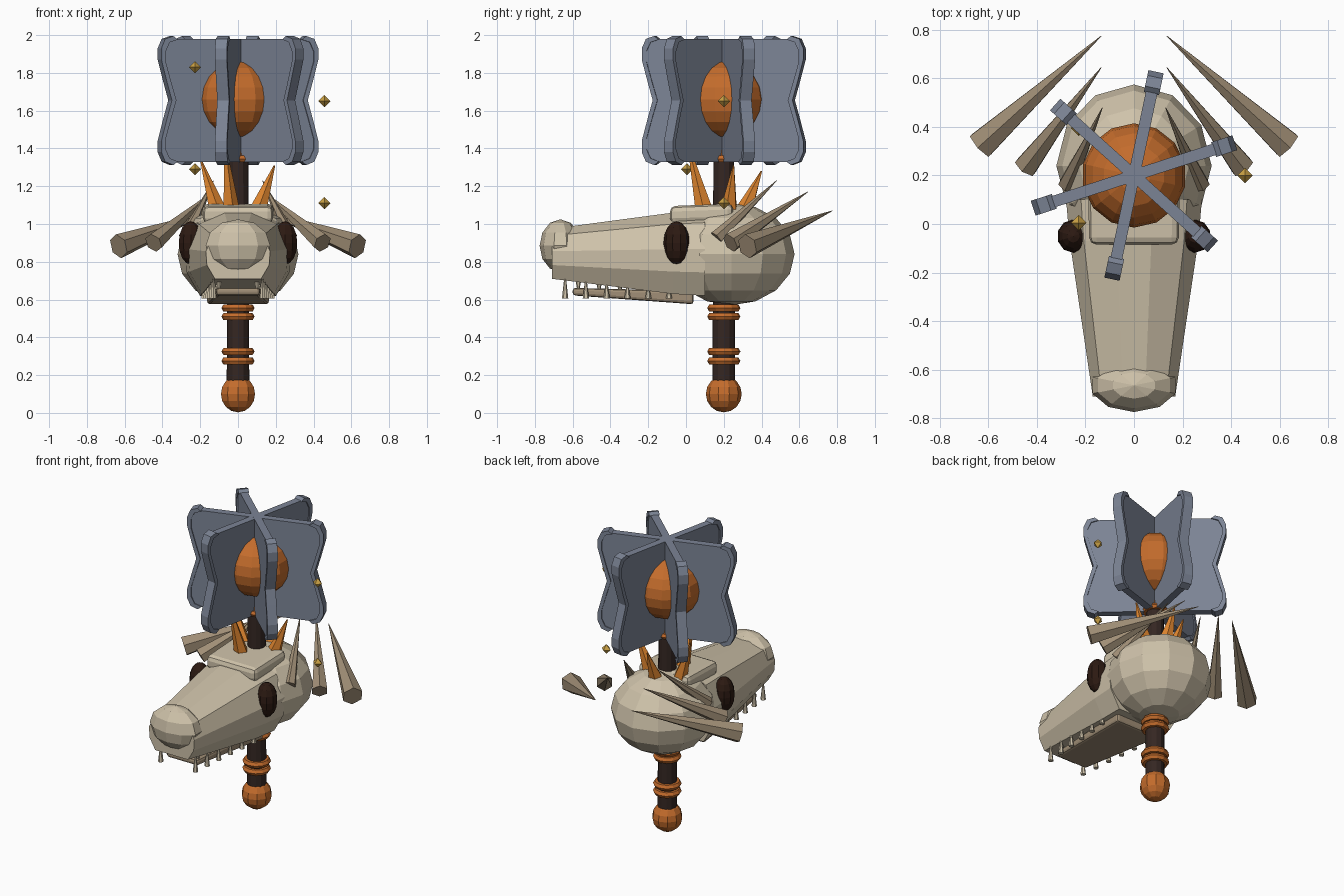
import bpy, bmesh, math
from mathutils import Vector, Matrix

if "Cube" in bpy.data.objects:
    bpy.data.objects.remove(bpy.data.objects["Cube"])

AXIS_Y = 0.2


def material(name, rgb):
    m = bpy.data.materials.new(name)
    m.diffuse_color = (*rgb, 1)
    m.use_nodes = True
    m.node_tree.nodes["Principled BSDF"].inputs["Base Color"].default_value = m.diffuse_color
    return m


BONE = material("bone", (0.62, 0.54, 0.40))
HORN = material("horn", (0.35, 0.27, 0.18))
DARK = material("dark_wood", (0.035, 0.02, 0.016))
SOCKET = material("socket", (0.025, 0.010, 0.006))
COPPER = material("copper", (0.55, 0.15, 0.025))
FLAME = material("flame", (0.78, 0.25, 0.03))
STEEL = material("steel", (0.20, 0.23, 0.30))
GOLD = material("gold", (0.60, 0.36, 0.06))


def finish(name, bm, mat):
    bmesh.ops.recalc_face_normals(bm, faces=bm.faces[:])
    me = bpy.data.meshes.new(name)
    bm.to_mesh(me)
    bm.free()
    me.materials.append(mat)
    ob = bpy.data.objects.new(name, me)
    bpy.context.collection.objects.link(ob)
    return ob


def ball(name, loc, radii, mat, seg=12, rings=8):
    bm = bmesh.new()
    bmesh.ops.create_uvsphere(bm, u_segments=seg, v_segments=rings, radius=1,
                              matrix=Matrix.Translation(loc) @ Matrix.Diagonal((*radii, 1)))
    return finish(name, bm, mat)


def cone(name, base, tip, r1, r2, mat, sides=6):
    a, b = Vector(base), Vector(tip)
    d = b - a
    rot = d.to_track_quat('Z', 'Y').to_matrix().to_4x4()
    bm = bmesh.new()
    bmesh.ops.create_cone(bm, cap_ends=True, segments=sides, radius1=r1, radius2=r2,
                          depth=d.length, matrix=Matrix.Translation((a + b) / 2) @ rot)
    return finish(name, bm, mat)


def ring(name, z, major, minor, mat):
    bpy.ops.mesh.primitive_torus_add(location=(0, AXIS_Y, z), major_segments=12, minor_segments=6,
                                     major_radius=major, minor_radius=minor)
    ob = bpy.context.object
    ob.name = name
    ob.data.materials.append(mat)


def loft(name, sections, mat):
    """Skin a list of closed point loops and cap both ends."""
    bm = bmesh.new()
    loops = [[bm.verts.new(p) for p in s] for s in sections]
    n = len(loops[0])
    for A, B in zip(loops, loops[1:]):
        for i in range(n):
            bm.faces.new((A[i], A[(i + 1) % n], B[(i + 1) % n], B[i]))
    bm.faces.new(loops[0])
    bm.faces.new(loops[-1][::-1])
    return finish(name, bm, mat)


def bevel(ob, width, segments=2):
    m = ob.modifiers.new("bevel", 'BEVEL')
    m.width, m.segments = width, segments


# Handle: pommel, shaft, grip rings
ball("pommel", (0, AXIS_Y, 0.1), (0.095, 0.095, 0.097), COPPER, 10, 8)
cone("shaft", (0, AXIS_Y, 0.12), (0, AXIS_Y, 1.36), 0.06, 0.055, DARK, 12)
for i, z in enumerate((0.275, 0.325, 0.51, 0.555)):
    ring(f"grip_ring_{i}", z, 0.066, 0.022, COPPER)

# Skull: cranium, tapered snout, nose, brow
ball("cranium", (0, 0.24, 0.84), (0.32, 0.335, 0.27), BONE, 12, 8)
HALF = [(0.27, 1), (0.78, 0.72), (1, 0.1), (0.97, -0.45), (0.72, -1)]
PROFILE = HALF + [(-x, z) for x, z in reversed(HALF)]


def snout_section(y, w, zlow, zhigh):
    c, h = (zlow + zhigh) / 2, (zhigh - zlow) / 2
    return [(x * w, y, c + z * h) for x, z in PROFILE]


loft("snout", [snout_section(-0.71, 0.17, 0.71, 0.975),
               snout_section(-0.07, 0.265, 0.63, 1.06),
               snout_section(0.1, 0.28, 0.62, 1.07)], BONE)
ball("nose", (0, -0.665, 0.885), (0.18, 0.11, 0.14), BONE, 10, 6)


def plate(y, w, z0, z1):
    return [(-w, y, z0), (w, y, z0), (w, y, z1), (-w, y, z1)]


bevel(loft("brow_plate", [plate(-0.085, 0.185, 1.0, 1.095), plate(0.25, 0.19, 1.01, 1.108)], BONE), 0.03)

# Lower jaw and teeth
bevel(loft("jaw", [plate(-0.6, 0.115, 0.622, 0.662), plate(0.04, 0.165, 0.575, 0.645)], HORN), 0.015)
for s in (-1, 1):
    side = "right" if s > 0 else "left"
    for i in range(6):
        t = i / 5
        y = -0.64 + 0.55 * t
        x = s * (0.13 + 0.05 * t)
        cone(f"upper_tooth_{side}_{i}", (x, y, 0.605), (x, y, 0.72 - 0.06 * t), 0.017, 0.004, BONE)
        x = s * (0.10 + 0.04 * t)
        cone(f"lower_tooth_{side}_{i}", (x, y + 0.07, 0.70 - 0.05 * t), (x, y + 0.07, 0.63 - 0.02 * t),
             0.015, 0.002, BONE)

    # Eye sockets
    ball(f"eye_socket_{side}", (s * 0.25, -0.05, 0.9), (0.067, 0.069, 0.115), SOCKET, 10, 8)

    # Backswept horns, broad at the outer end
    horns = [((0.632, 0.325, 0.882), (0.135, 0.775, 1.07), 0.066),
             ((0.447, 0.235, 0.90), (0.135, 0.645, 1.17), 0.053),
             ((0.275, 0.16, 0.925), (0.13, 0.48, 1.23), 0.04)]
    for i, (b, t, r) in enumerate(horns):
        cone(f"horn_{side}_{i}", (s * b[0], b[1], b[2]), (s * t[0], t[1], t[2]), r, 0.0015, HORN)

# Flame claws around the shaft
for i, (deg, top) in enumerate(((15, 1.31), (87, 1.28), (170, 1.34), (250, 1.42))):
    c, n = math.cos(math.radians(deg)), math.sin(math.radians(deg))
    cone(f"flame_claw_{i}", (0.11 * c, AXIS_Y + 0.11 * n, 1.07),
         (0.2 * c, AXIS_Y + 0.2 * n, top), 0.048, 0.004, FLAME, 5)

# Orb with its stem
ring("orb_collar", 1.345, 0.06, 0.02, COPPER)
cone("orb_stem", (0, AXIS_Y, 1.34), (0, AXIS_Y, 1.5), 0.06, 0.03, COPPER, 10)
ball("orb", (0, AXIS_Y, 1.66), (0.215, 0.215, 0.205), COPPER, 14, 10)

# Mace head: six flanges, each a plate with a thicker wavy rim
EDGE = [(0.37, 1.995), (0.415, 1.98), (0.437, 1.93), (0.437, 1.87), (0.405, 1.75), (0.378, 1.655),
        (0.405, 1.56), (0.437, 1.44), (0.437, 1.38), (0.415, 1.33), (0.37, 1.312)]


def slab(name, outline, thick, angle, mat):
    c, n = math.cos(angle), math.sin(angle)
    loft(name, [[(r * c - o * n, AXIS_Y + r * n + o * c, z) for r, z in outline]
                for o in (-thick / 2, thick / 2)], mat)


plate_outline = [(0, 1.98)] + [(r - 0.015, 1.655 + (z - 1.655) * 0.955) for r, z in EDGE] + [(0, 1.33)]
rim_outline = EDGE + [(r - 0.025, 1.655 + (z - 1.655) * 0.945) for r, z in reversed(EDGE)]
for i in range(6):
    a = math.radians(18 + 60 * i)
    slab(f"flange_{i}", plate_outline, 0.048, a, STEEL)
    slab(f"flange_rim_{i}", rim_outline, 0.064, a, STEEL)

# Floating gems in a rising spiral
for i in range(5):
    a = math.radians(-120 * i)
    p = Vector((0.457 * math.cos(a), AXIS_Y + 0.225 * math.sin(a), 1.11 + 0.18 * i))
    ball(f"gem_{i}", p, (0.032, 0.032, 0.032), GOLD, 4, 2)
